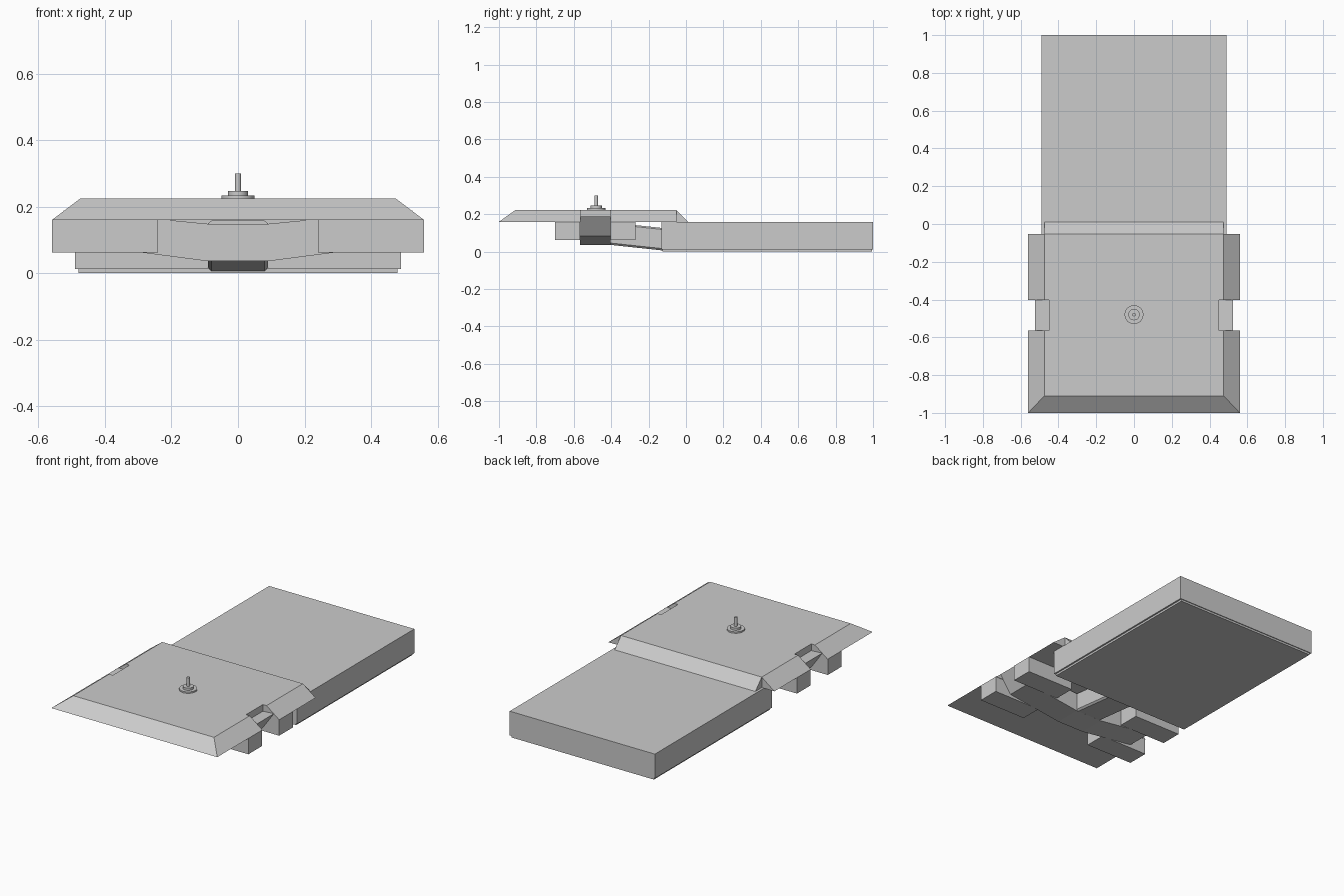
import bpy, bmesh
from mathutils import Vector

if "Cube" in bpy.data.objects:
    bpy.data.objects.remove(bpy.data.objects["Cube"])


def make(name, verts, faces):
    me = bpy.data.meshes.new(name)
    bm = bmesh.new()
    vs = [bm.verts.new(v) for v in verts]
    for f in faces:
        bm.faces.new([vs[i] for i in f])
    bmesh.ops.recalc_face_normals(bm, faces=bm.faces)
    bm.to_mesh(me)
    bm.free()
    ob = bpy.data.objects.new(name, me)
    bpy.context.collection.objects.link(ob)
    return ob


def prism(name, lower, upper):
    # joins two matching outlines into a closed solid
    n = len(lower)
    faces = [list(range(n)), list(range(n, 2 * n))]
    faces += [[i, (i + 1) % n, n + (i + 1) % n, n + i] for i in range(n)]
    return make(name, list(lower) + list(upper), faces)


def rect(x0, x1, y0, y1, z):
    return [(x0, y0, z), (x1, y0, z), (x1, y1, z), (x0, y1, z)]


def box(name, x0, x1, y0, y1, z0, z1):
    return prism(name, rect(x0, x1, y0, y1, z0), rect(x0, x1, y0, y1, z1))


def extrude_x(name, profile, x0, x1):
    return prism(name, [(x0, y, z) for y, z in profile],
                 [(x1, y, z) for y, z in profile])


# rear deck box with slightly inset sole
box("rear_body", -0.49, 0.49, -0.13, 1.0, 0.012, 0.16)
box("rear_sole", -0.48, 0.48, -0.125, 0.995, 0.0, 0.012)

# bevelled cover plate, square-cut at the rear
cover = prism("cover_plate", rect(-0.56, 0.56, -1.0, -0.052, 0.16),
              rect(-0.475, 0.475, -0.91, -0.052, 0.224))

# side notches in the cover
for s in (-1, 1):
    cutter = box("notch_cutter", min(s * 0.45, s * 0.7), max(s * 0.45, s * 0.7),
                 -0.565, -0.403, 0.1, 0.3)
    cutter.hide_render = True
    cutter.hide_viewport = True
    mod = cover.modifiers.new("notch", 'BOOLEAN')
    mod.operation = 'DIFFERENCE'
    mod.solver = 'EXACT'
    mod.object = cutter

# sloped rear lip of the cover
extrude_x("rear_lip", [(-0.052, 0.16), (0.01, 0.16), (-0.052, 0.224)], -0.475, 0.475)

# four support blocks beneath the cover
for s in (-1, 1):
    for y0, y1 in ((-0.70, -0.567), (-0.403, -0.27)):
        box("support_block", min(s * 0.24, s * 0.56), max(s * 0.24, s * 0.56),
            y0, y1, 0.063, 0.16)

# shallow V cross beam whose ends rise into the notches
half = [(0.09, 0.036), (0.45, 0.083), (0.525, 0.188), (0.45, 0.183), (0.085, 0.148)]
outline = half + [(-x, z) for x, z in reversed(half)]
prism("cross_beam", [(x, -0.567, z) for x, z in outline],
      [(x, -0.403, z) for x, z in outline])

# sloping tongue to the rear body, with bevelled lower edges
section = [(-0.08, 0.0), (0.08, 0.0), (0.09, 0.01), (0.09, 0.112),
           (0.08, 0.12), (-0.08, 0.12), (-0.09, 0.112), (-0.09, 0.01)]
prism("tongue", [(x, -0.42, z + 0.038) for x, z in section],
      [(x, -0.12, z + 0.006) for x, z in section])

# stepped round pin on the cover
for name, r, z0, z1 in (("pin_base", 0.05, 0.222, 0.233),
                        ("pin_collar", 0.03, 0.233, 0.247),
                        ("pin_shaft", 0.009, 0.247, 0.30)):
    bpy.ops.mesh.primitive_cylinder_add(vertices=24, radius=r, depth=z1 - z0,
                                        location=(0, -0.48, (z0 + z1) / 2))
    bpy.context.object.name = name
    bpy.ops.object.shade_smooth_by_angle()
